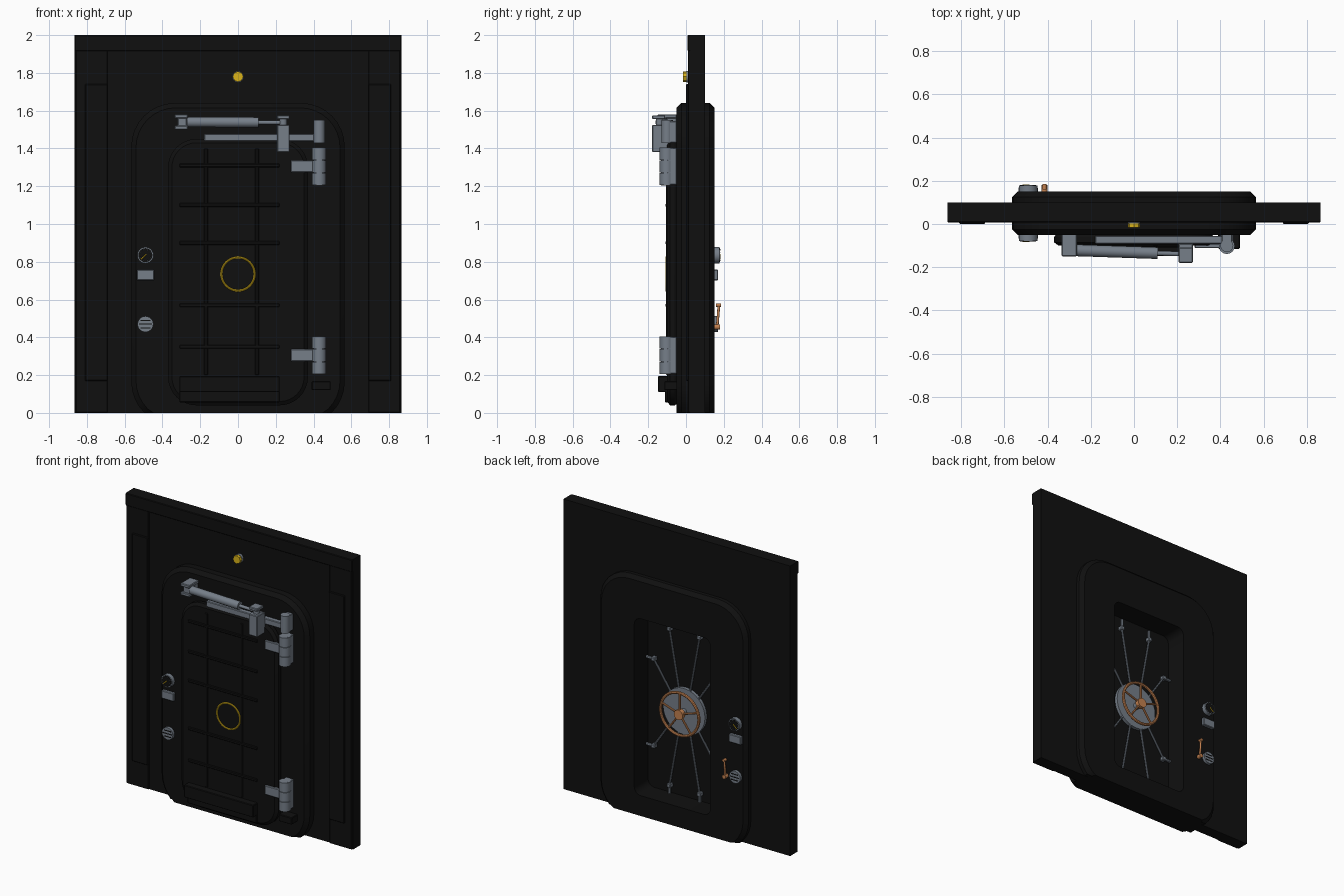
import bpy, bmesh
from math import cos, sin, pi, radians
from mathutils import Vector

cube = bpy.data.objects.get("Cube")
if cube:
    bpy.data.objects.remove(cube, do_unlink=True)


def material(name, rgb):
    m = bpy.data.materials.new(name)
    m.use_nodes = True
    m.diffuse_color = (*rgb, 1)
    bsdf = next(n for n in m.node_tree.nodes if n.type == "BSDF_PRINCIPLED")
    bsdf.inputs["Base Color"].default_value = (*rgb, 1)
    return m


BLACK = material("black_paint", (0.005, 0.005, 0.005))
STEEL = material("blue_grey_steel", (0.18, 0.21, 0.25))
COPPER = material("copper", (0.55, 0.22, 0.08))
YELLOW = material("warning_yellow", (0.70, 0.45, 0.01))
parts = []


def finish(name, bm, mat):
    bmesh.ops.recalc_face_normals(bm, faces=bm.faces)
    me = bpy.data.meshes.new(name)
    bm.to_mesh(me)
    bm.free()
    me.materials.append(mat)
    ob = bpy.data.objects.new(name, me)
    bpy.context.collection.objects.link(ob)
    parts.append(ob)
    return ob


def box(name, x, y, z, mat, bevel=0.004):
    """Box from three (low, high) ranges."""
    bm = bmesh.new()
    bmesh.ops.create_cube(bm, size=1)
    for v in bm.verts:
        v.co = [(a + b) / 2 + c * (b - a) for c, (a, b) in zip(v.co, (x, y, z))]
    if bevel:
        bmesh.ops.bevel(bm, geom=bm.edges[:], offset=bevel, segments=1, affect="EDGES")
    return finish(name, bm, mat)


def rod(name, p, q, r, mat, sides=16):
    """Cylinder between two points."""
    p, q = Vector(p), Vector(q)
    bm = bmesh.new()
    bmesh.ops.create_cone(bm, cap_ends=True, segments=sides, radius1=r, radius2=r, depth=(q - p).length)
    turn = (q - p).to_track_quat("Z", "Y")
    for v in bm.verts:
        v.co = turn @ v.co + (p + q) / 2
    return finish(name, bm, mat)


def outline(hw, z0, z1, r, seg=8):
    """Rounded rectangle in x and z, cut off at the floor."""
    pts = []
    for k, (sx, zc) in enumerate([(1, z1 - r), (-1, z1 - r), (-1, z0 + r), (1, z0 + r)]):
        for i in range(seg + 1):
            a = (k + i / seg) * pi / 2
            pts.append((sx * (hw - r) + r * cos(a), max(0, zc + r * sin(a))))
    return pts


def loft(name, sections, mat, ring=False):
    """Skin between (outline, y) sections; a ring closes on itself."""
    bm = bmesh.new()
    loops = [[bm.verts.new((x, y, z)) for x, z in pts] for pts, y in sections]
    n = len(loops[0])
    for a, b in zip(loops, loops[1:] + (loops[:1] if ring else [])):
        for i in range(n):
            j = (i + 1) % n
            bm.faces.new((a[i], a[j], b[j], b[i]))
    if not ring:
        bm.faces.new(loops[0])
        bm.faces.new(loops[-1])
    return finish(name, bm, mat)


def torus(name, centre, R, r, mat, major=40, minor=8):
    """Ring facing along y."""
    def circle(rad):
        return [(centre[0] + rad * cos(2 * pi * i / major), centre[2] + rad * sin(2 * pi * i / major))
                for i in range(major)]
    secs = [(circle(R + r * cos(2 * pi * k / minor)), centre[1] + r * sin(2 * pi * k / minor))
            for k in range(minor)]
    return loft(name, secs, mat, ring=True)


# Wall around the frame
for side, s in (("left", 1), ("right", -1)):
    def span(a, b):
        return tuple(sorted((s * a, s * b)))
    box(f"wall_{side}", span(0.45, 0.865), (0.02, 0.1), (0, 2), BLACK, 0)
    box(f"wall_band_{side}", span(0.69, 0.86), (0.01, 0.03), (0, 1.92), BLACK)
    box(f"wall_panel_{side}", span(0.69, 0.81), (0, 0.02), (0.17, 1.74), BLACK)
box("wall_top", (-0.45, 0.45), (0.02, 0.1), (1.45, 2), BLACK, 0)
box("wall_header", (-0.865, 0.865), (0.008, 0.03), (1.915, 2), BLACK)

# Door frame with chamfered rims
outer = outline(0.565, -0.065, 1.64, 0.23)
rim = outline(0.54, -0.04, 1.615, 0.21)
hole = outline(0.29, 0.14, 1.36, 0.05)
loft("door_frame", [(rim, -0.05), (outer, -0.025), (outer, 0.125), (rim, 0.15),
                    (hole, 0.15), (hole, -0.05)], BLACK, ring=True)

# Door leaf, inner plug and ribs
loft("door_leaf", [(outline(0.36, 0.05, 1.44, 0.14), -0.045), (outline(0.37, 0.04, 1.45, 0.15), -0.06),
                   (outline(0.37, 0.04, 1.45, 0.15), -0.085), (outline(0.35, 0.06, 1.43, 0.13), -0.1)], BLACK)
loft("door_plug", [(hole, -0.06), (hole, 0)], BLACK)
for i, z in enumerate((0.35, 0.57, 0.9, 1.1, 1.31)):
    box(f"door_rib_{i}", (-0.31, 0.22), (-0.108, -0.09), (z - 0.01, z + 0.01), BLACK)
for i, x in enumerate((-0.17, 0.1)):
    box(f"door_upright_{i}", (x - 0.01, x + 0.01), (-0.106, -0.09), (0.2, 1.4), BLACK)
box("door_step", (-0.31, 0.22), (-0.148, -0.09), (0.11, 0.195), BLACK)
box("door_kick_plate", (-0.31, 0.22), (-0.11, -0.09), (0.055, 0.12), BLACK)
box("door_stop", (0.39, 0.49), (-0.115, -0.045), (0.12, 0.168), BLACK)
torus("front_ring", (0, -0.103, 0.735), 0.088, 0.006, YELLOW)

# Hinges
for name, z in (("upper", 1.305), ("lower", 0.305)):
    for k in (-1, 0, 1):
        c = z + k * 0.067
        rod(f"{name}_hinge_barrel_{k + 1}", (0.43, -0.102, c - 0.032), (0.43, -0.102, c + 0.032), 0.037, STEEL)
    rod(f"{name}_hinge_pin", (0.43, -0.102, z - 0.1), (0.43, -0.102, z + 0.1), 0.03, STEEL)
    box(f"{name}_hinge_mount", (0.4, 0.46), (-0.1, -0.048), (z - 0.098, z + 0.098), STEEL)
    box(f"{name}_hinge_arm", (0.28, 0.42), (-0.112, -0.09), (z - 0.032, z + 0.032), STEEL)

# Door closer
box("closer_bar", (-0.18, 0.43), (-0.092, -0.055), (1.437, 1.477), STEEL)
rod("closer_pivot", (0.43, -0.1, 1.43), (0.43, -0.1, 1.55), 0.03, STEEL)
box("closer_pivot_mount", (0.405, 0.455), (-0.1, -0.048), (1.43, 1.545), STEEL)
for i, z in enumerate((1.51, 1.57)):
    box(f"closer_bracket_{i}", (-0.335, -0.265), (-0.15, -0.048), (z - 0.011, z + 0.011), STEEL)
box("closer_bracket_core", (-0.32, -0.27), (-0.14, -0.048), (1.51, 1.57), STEEL)
rod("closer_cylinder", (-0.27, -0.122, 1.54), (0.11, -0.135, 1.538), 0.027, STEEL)
rod("closer_rod", (0.1, -0.135, 1.538), (0.23, -0.139, 1.537), 0.011, STEEL)
box("closer_clevis", (0.207, 0.273), (-0.18, -0.09), (1.38, 1.52), STEEL)
for i, z in enumerate((1.515, 1.565)):
    box(f"closer_clevis_plate_{i}", (0.207, 0.273), (-0.18, -0.11), (z - 0.01, z + 0.01), STEEL)
rod("closer_clevis_pin", (0.24, -0.14, 1.5), (0.24, -0.14, 1.575), 0.02, STEEL)

# Warning lamp
rod("lamp_base", (0, 0.025, 1.78), (0, 0.003, 1.78), 0.03, STEEL)
rod("lamp_lens", (0, 0.005, 1.78), (0, -0.016, 1.78), 0.028, YELLOW, 8)

# Gauge, switch box and speaker on both faces of the frame
GX = -0.49
for side, y, s in (("front", -0.05, -1), ("back", 0.15, 1)):
    def at(x, d, z):
        return (GX + x, y + s * d, z)

    def depth(a, b):
        return tuple(sorted((y + s * a, y + s * b)))
    rod(f"{side}_gauge", at(0, -0.01, 0.835), at(0, 0.028, 0.835), 0.043, STEEL, 24)
    rod(f"{side}_gauge_face", at(0, 0.026, 0.835), at(0, 0.03, 0.835), 0.037, BLACK, 24)
    rod(f"{side}_gauge_needle", at(0.004, 0.031, 0.839), at(-0.024, 0.031, 0.813), 0.003, YELLOW, 6)
    for i in range(8):
        a = (i + 0.5) * pi / 4
        u, w = cos(a), sin(a)
        rod(f"{side}_gauge_tick_{i}", at(0.027 * u, 0.03, 0.835 + 0.027 * w),
            at(0.034 * u, 0.03, 0.835 + 0.034 * w), 0.0015, STEEL, 4)
    box(f"{side}_switch_box", (GX - 0.046, GX + 0.046), depth(-0.01, 0.02), (0.702, 0.758), STEEL)
    rod(f"{side}_speaker", at(0, -0.01, 0.47), at(0, 0.02, 0.47), 0.042, STEEL, 24)
    for i, dz in enumerate((-0.02, 0, 0.02)):
        w = 0.034 if dz == 0 else 0.026
        box(f"{side}_speaker_slot_{i}", (GX - w, GX + w), depth(0.015, 0.022),
            (0.467 + dz, 0.473 + dz), BLACK, 0)

# Back lever
rod("lever_pivot", (-0.415, 0.14, 0.455), (-0.415, 0.18, 0.455), 0.014, COPPER)
rod("lever_arm", (-0.415, 0.165, 0.455), (-0.415, 0.174, 0.565), 0.007, COPPER)
rod("lever_grip", (-0.415, 0.16, 0.57), (-0.415, 0.185, 0.57), 0.01, COPPER)

# Locking disc and handwheel
ZC = 0.735
rod("locking_disc", (0, -0.01, ZC), (0, 0.022, ZC), 0.16, STEEL, 32)
rod("locking_hub", (0, 0.02, ZC), (0, 0.075, ZC), 0.022, STEEL)
rod("wheel_hub", (0, 0.055, ZC), (0, 0.085, ZC), 0.034, COPPER)
torus("wheel_rim", (0, 0.068, ZC), 0.146, 0.01, COPPER)
for i in range(5):
    a = pi / 2 + i * 2 * pi / 5
    rod(f"wheel_spoke_{i}", (0, 0.068, ZC), (0.146 * cos(a), 0.068, ZC + 0.146 * sin(a)), 0.007, COPPER, 8)

# Locking rods with guide blocks
for sx in (-1, 1):
    for sz in (-1, 1):
        tag = f"{'left' if sx > 0 else 'right'}_{'top' if sz > 0 else 'bottom'}"
        for kind, start, bend, tip in (("tall", (0.04, 0.13), (0.115, 0.54), (0.115, 0.605)),
                                       ("side", (0.1, 0.1), (0.235, 0.3), (0.289, 0.3))):
            a, b, c = [(sx * u, 0.015, ZC + sz * w) for u, w in (start, bend, tip)]
            rod(f"{kind}_rod_{tag}", a, b, 0.007, STEEL, 8)
            rod(f"{kind}_bolt_{tag}", b, c, 0.01, STEEL, 8)
            box(f"{kind}_guide_{tag}", (b[0] - 0.014, b[0] + 0.014), (-0.005, 0.028),
                (b[2] - 0.014, b[2] + 0.014), STEEL)

# Smooth round surfaces, keep edges sharp
bpy.ops.object.select_all(action="DESELECT")
for ob in parts:
    ob.select_set(True)
bpy.context.view_layer.objects.active = parts[0]
bpy.ops.object.shade_smooth_by_angle(angle=radians(30))
